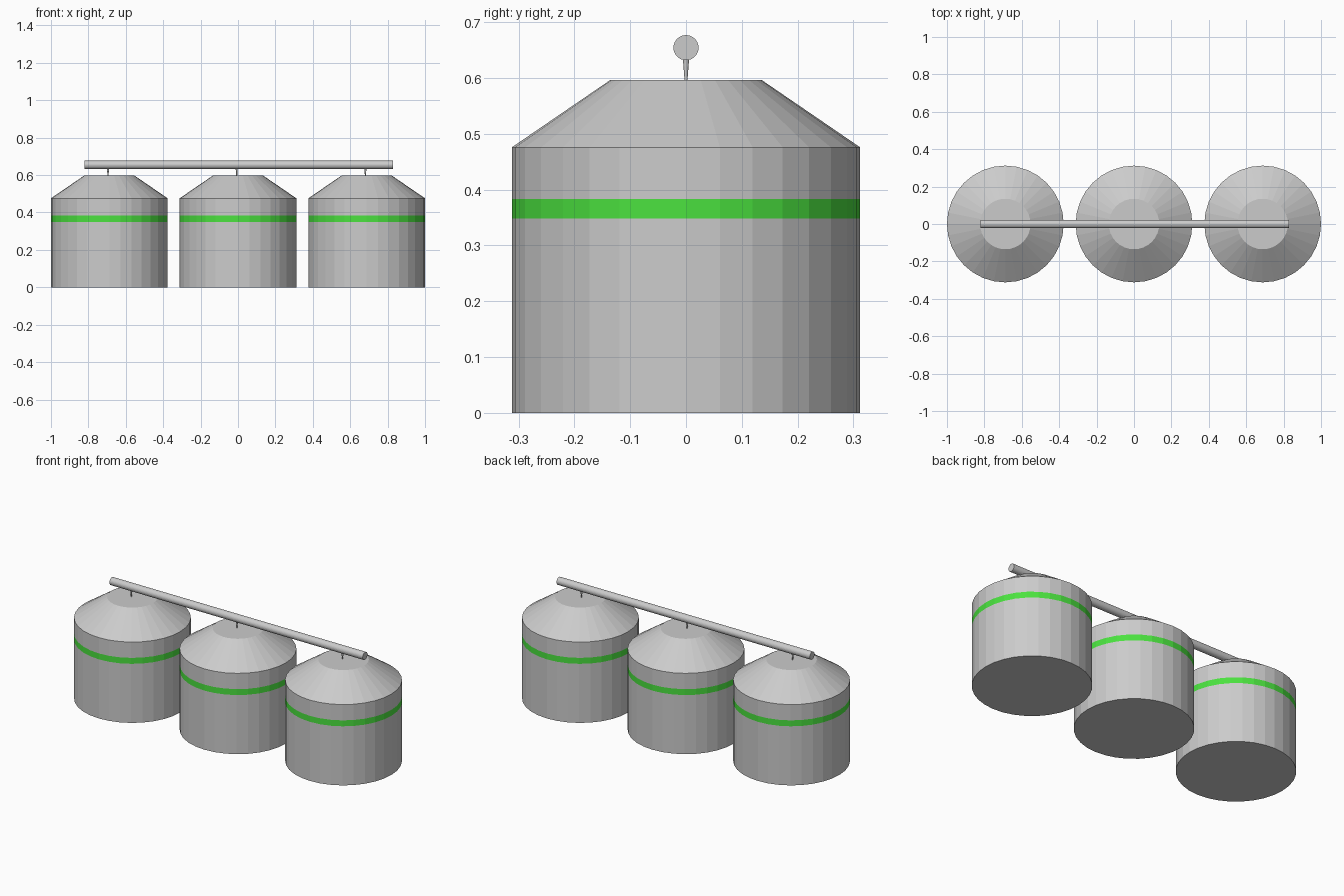
import bpy, bmesh, math

if "Cube" in bpy.data.objects:
    bpy.data.objects.remove(bpy.data.objects["Cube"], do_unlink=True)


def material(name, color):
    mat = bpy.data.materials.new(name)
    mat.use_nodes = True
    mat.diffuse_color = color
    mat.node_tree.nodes["Principled BSDF"].inputs["Base Color"].default_value = color
    return mat


GREY = material("metal grey", (0.6, 0.6, 0.6, 1))
GREEN = material("band green", (0.07, 0.76, 0.05, 1))


def lathe(name, profile, sides, materials):
    """Turn (radius, height) points around z, with a flat cap at each end."""
    bm = bmesh.new()
    rings = []
    for radius, height in profile:
        angles = [2 * math.pi * i / sides for i in range(sides)]
        rings.append([bm.verts.new((radius * math.cos(a), radius * math.sin(a), height))
                      for a in angles])
    for low, high in zip(rings, rings[1:]):
        for i in range(sides):
            j = (i + 1) % sides
            bm.faces.new((low[i], low[j], high[j], high[i]))
    bm.faces.new(rings[0][::-1])
    bm.faces.new(rings[-1])
    mesh = bpy.data.meshes.new(name)
    bm.to_mesh(mesh)
    bm.free()
    for mat in materials:
        mesh.materials.append(mat)
    obj = bpy.data.objects.new(name, mesh)
    bpy.context.collection.objects.link(obj)
    return obj


RADIUS = 0.312
SPACING = 0.688
BAND_LOW, BAND_HIGH = 0.348, 0.383
TANK_PROFILE = [(RADIUS, 0), (RADIUS, BAND_LOW), (RADIUS, BAND_HIGH),
                (RADIUS, 0.476), (0.135, 0.597)]
STEM_PROFILE = [(0.0025, 0.595), (0.006, 0.64)]

for side, label in ((-1, "right"), (0, "middle"), (1, "left")):
    # Tank with a conical roof and a painted band
    tank = lathe(label + "_tank", TANK_PROFILE, 32, (GREY, GREEN))
    tank.location.x = side * SPACING
    for face in tank.data.polygons:
        if BAND_LOW < face.center.z < BAND_HIGH:
            face.material_index = 1
    # Tapered stem between roof and pipe
    stem = lathe(label + "_stem", STEM_PROFILE, 12, (GREY,))
    stem.location.x = side * SPACING - 0.007

# Overhead pipe
bpy.ops.mesh.primitive_cylinder_add(vertices=32, radius=0.0225, depth=1.65,
                                    location=(0.003, 0, 0.6545),
                                    rotation=(0, math.pi / 2, 0))
pipe = bpy.context.object
pipe.name = "overhead_pipe"
pipe.data.materials.append(GREY)
